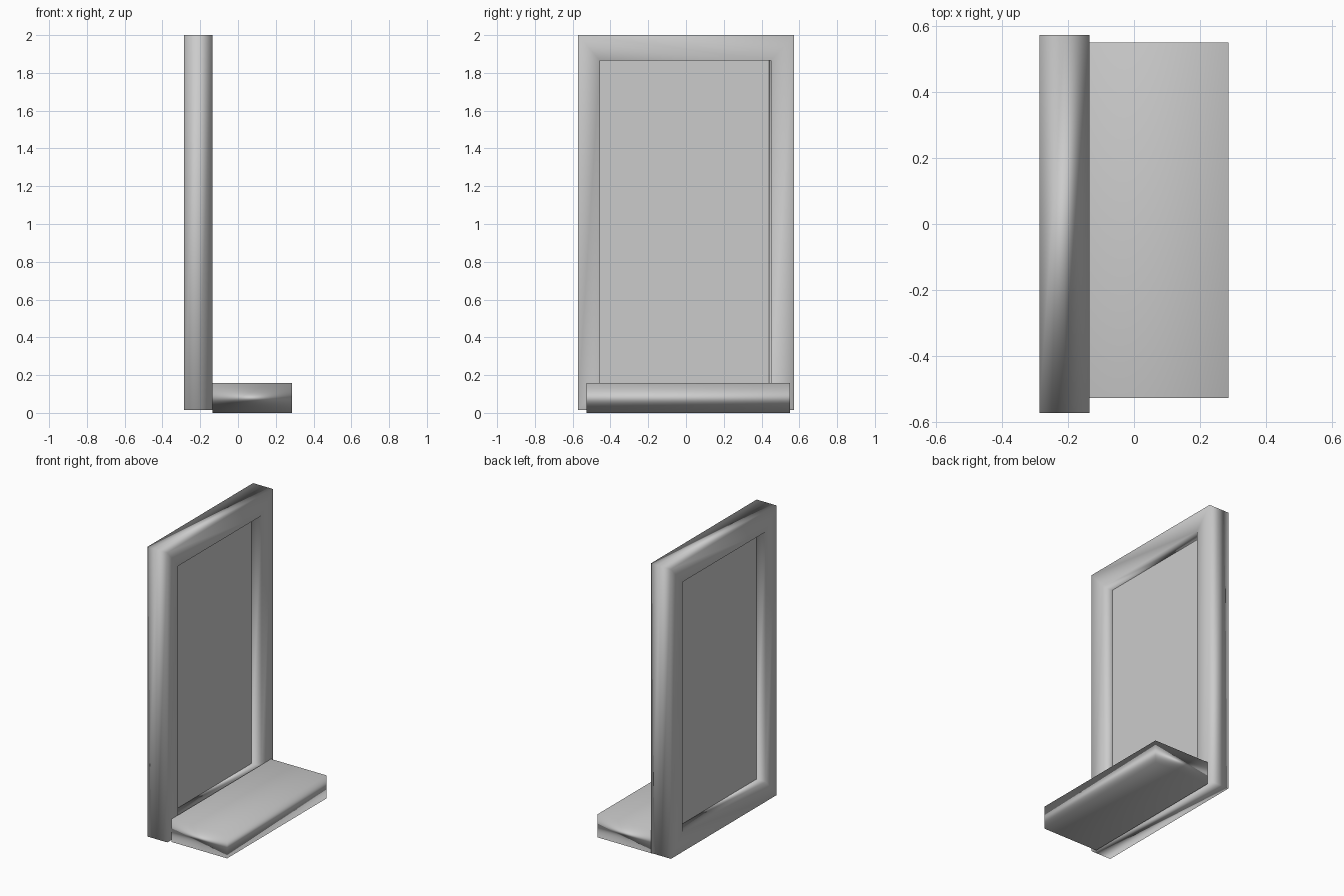
import bpy, bmesh

if "Cube" in bpy.data.objects:
    bpy.data.objects.remove(bpy.data.objects["Cube"])

X_BACK, X_MID, X_FRONT = -0.287, -0.211, -0.135
OUTER = (-0.573, 0.573, 0.014, 2.0)       # y0, y1, z0, z1
OPENING = (-0.455, 0.45, 0.15, 1.865)
GLASS = (-0.455, 0.44, 0.15, 1.865)


def finish(bm, name, smooth):
    bmesh.ops.recalc_face_normals(bm, faces=bm.faces)
    mesh = bpy.data.meshes.new(name)
    bm.to_mesh(mesh)
    bm.free()
    ob = bpy.data.objects.new(name, mesh)
    bpy.context.collection.objects.link(ob)
    if smooth:
        for p in mesh.polygons:
            p.use_smooth = True
        mod = ob.modifiers.new("area_normals", 'WEIGHTED_NORMAL')
        mod.mode = 'FACE_AREA'
    return ob


def box(name, x, y, z, smooth):
    bm = bmesh.new()
    bmesh.ops.create_cube(bm, size=1)
    for v in bm.verts:
        v.co = [sum(r) / 2 + c * (r[1] - r[0]) for r, c in zip((x, y, z), v.co)]
    return finish(bm, name, smooth)


# Frame: rectangular loops joined into a closed ring, with a middle edge loop
bm = bmesh.new()
loops = []
for x, (y0, y1, z0, z1) in [(X_FRONT, OPENING), (X_FRONT, OUTER), (X_MID, OUTER),
                            (X_BACK, OUTER), (X_BACK, OPENING), (X_MID, GLASS)]:
    loops.append([bm.verts.new((x, y, z))
                  for y, z in ((y0, z0), (y1, z0), (y1, z1), (y0, z1))])
for i, a in enumerate(loops):
    b = loops[(i + 1) % len(loops)]
    for k in range(4):
        n = (k + 1) % 4
        bm.faces.new((a[k], a[n], b[n], b[k]))
finish(bm, "window_frame", True)

# Thin pane set in the middle of the frame depth
box("window_pane", (X_MID - 0.006, X_MID + 0.006), GLASS[:2], GLASS[2:], False)

# Projecting sill
box("window_sill", (X_FRONT, 0.287), (-0.528, 0.551), (0.0, 0.157), True)
